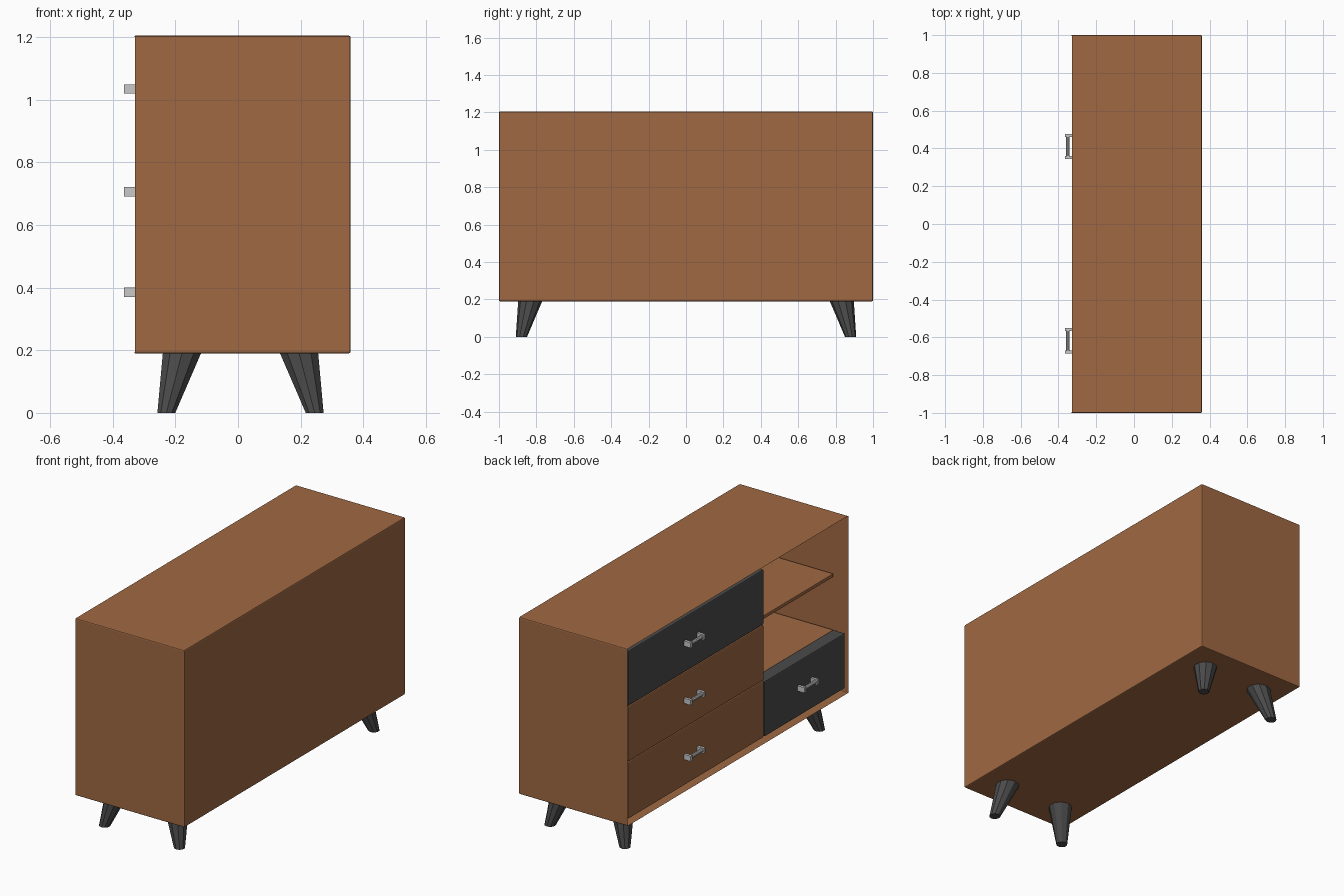
import bpy, bmesh
from mathutils import Vector

if "Cube" in bpy.data.objects:
    bpy.data.objects.remove(bpy.data.objects["Cube"])


def material(name, rgb):
    m = bpy.data.materials.new(name)
    m.diffuse_color = (*rgb, 1)
    m.use_nodes = True
    m.node_tree.nodes["Principled BSDF"].inputs["Base Color"].default_value = m.diffuse_color
    return m


WOOD = material("walnut wood", (0.35, 0.14, 0.055))
DARK = material("charcoal", (0.07, 0.07, 0.07))
METAL = material("light metal", (0.58, 0.58, 0.58))


def finish(bm, name, mat, bevel=0.0):
    bmesh.ops.recalc_face_normals(bm, faces=bm.faces)
    me = bpy.data.meshes.new(name)
    bm.to_mesh(me)
    bm.free()
    me.materials.append(mat)
    ob = bpy.data.objects.new(name, me)
    bpy.context.collection.objects.link(ob)
    if bevel:
        mod = ob.modifiers.new("soft edges", 'BEVEL')
        mod.width = bevel
        mod.segments = 2
    return ob


def add_box(bm, lo, hi):
    lo, hi = Vector(lo), Vector(hi)
    vs = bmesh.ops.create_cube(bm, size=1)["verts"]
    for v in vs:
        v.co = (lo + hi) / 2 + v.co * (hi - lo)


def box(name, lo, hi, mat, bevel=0.0):
    bm = bmesh.new()
    add_box(bm, lo, hi)
    return finish(bm, name, mat, bevel)


def tube(bm, a, b, ra, rb, axis, n):
    """Capped frustum from a to b with rings square to the given axis."""
    r = bmesh.ops.create_cone(bm, cap_ends=True, segments=n, radius1=ra, radius2=rb, depth=2)
    for v in r["verts"]:
        c = a if v.co.z < 0 else b
        if axis == 'Z':
            v.co = Vector((v.co.x, v.co.y, 0)) + Vector(c)
        else:
            v.co = Vector((v.co.x, 0, v.co.y)) + Vector(c)


# Cabinet shell: a box opened on the -x side
bm = bmesh.new()
add_box(bm, (-0.335, -1, 0.19), (0.36, 1, 1.205))
bm.normal_update()
front = min(bm.faces, key=lambda f: f.calc_center_median().x)
bmesh.ops.inset_region(bm, faces=[front], thickness=0.018)
for v in front.verts:
    v.co.x = 0.34
finish(bm, "cabinet_shell", WOOD, 0.006)

# Divider and open shelves
box("divider", (-0.25, -0.245, 0.2), (0.345, -0.225, 1.195), WOOD)
for name, z in (("upper_shelf", 0.857), ("lower_shelf", 0.535)):
    box(name, (-0.245, -0.985, z - 0.02), (0.345, -0.235, z), WOOD, 0.003)

# Drawer fronts with their handles
drawers = [
    ("top_drawer", -0.245, 0.98, 0.869, 1.184, DARK, 0.41),
    ("middle_drawer", -0.245, 0.98, 0.550, 0.865, WOOD, 0.41),
    ("bottom_drawer", -0.245, 0.98, 0.222, 0.546, WOOD, 0.41),
    ("side_drawer", -0.980, -0.250, 0.222, 0.538, DARK, -0.618),
]
handle_z = (1.035, 0.707, 0.385, 0.385)
for (name, y0, y1, z0, z1, mat, hy), hz in zip(drawers, handle_z):
    box(name, (-0.322, y0, z0), (-0.245, y1, z1), mat, 0.006)
    bm = bmesh.new()
    for s in (-1, 1):
        c = hy + s * 0.059
        add_box(bm, (-0.364, c - 0.008, hz - 0.015), (-0.318, c + 0.008, hz + 0.015))
    tube(bm, (-0.35, hy - 0.06, hz), (-0.35, hy + 0.06, hz), 0.01, 0.01, 'Y', 10)
    finish(bm, name + "_handle", METAL)

# Splayed tapered legs
for sx in (-1, 1):
    for sy in (-1, 1):
        bm = bmesh.new()
        tube(bm, (0.008 + sx * 0.237, sy * 0.88, 0), (0.008 + sx * 0.186, sy * 0.832, 0.195),
             0.03, 0.065, 'Z', 10)
        side = "front" if sy < 0 else "back"
        finish(bm, f"{side}_{'left' if sx < 0 else 'right'}_leg", DARK)
